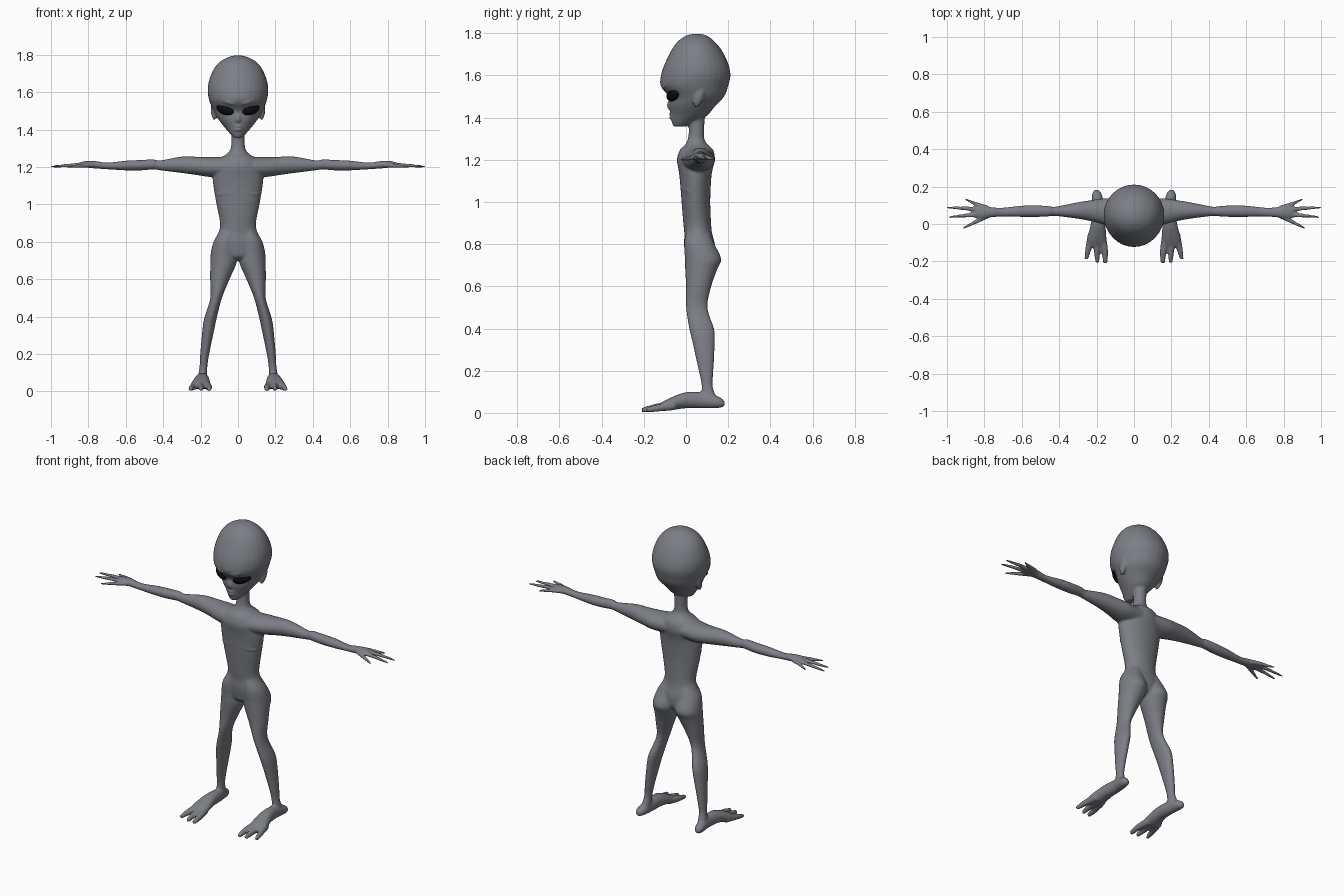
import bpy, bmesh, math
from mathutils import Vector, Matrix, Euler


def spline(rows, steps):
    """Catmull-Rom interpolation of the section rows."""
    out = []
    n = len(rows)
    for i in range(n - 1):
        a, b, c, d = (rows[max(0, min(n - 1, j))] for j in (i - 1, i, i + 1, i + 2))
        for k in range(steps):
            t = k / steps
            out.append([0.5 * (2 * q + (r - p) * t + (2 * p - 5 * q + 4 * r - s) * t * t
                               + (3 * q - p - 3 * r + s) * t ** 3)
                        for p, q, r, s in zip(a, b, c, d)])
    out.append(list(rows[-1]))
    return out


def loft(bm, rows, axis, side=1, steps=4, n=32):
    """Elliptical sections across an axis; row = position, centre a, centre b, radius a, radius b."""
    rings = []
    for pos, ca, cb, ra, rb in spline(rows, steps):
        ring = []
        for k in range(n):
            t = 2 * math.pi * k / n
            a, b = ca + ra * math.cos(t), cb + rb * math.sin(t)
            p = {'x': (pos, a, b), 'y': (a, pos, b), 'z': (a, b, pos)}[axis]
            ring.append(bm.verts.new((p[0] * side, p[1], p[2])))
        rings.append(ring)
    for r, s in zip(rings, rings[1:]):
        for k in range(n):
            bm.faces.new((r[k], r[(k + 1) % n], s[(k + 1) % n], s[k]))
    bm.faces.new(rings[0])
    bm.faces.new(rings[-1])


def ball(bm, centre, radii, rot=(0, 0, 0), side=1):
    m = Matrix.LocRotScale(Vector(centre), Euler(rot), Vector(radii))
    bmesh.ops.create_uvsphere(bm, u_segments=32, v_segments=20, radius=1,
                              matrix=Matrix.Scale(side, 4, (1, 0, 0)) @ m)


def finish(bm, name, mat):
    bmesh.ops.recalc_face_normals(bm, faces=bm.faces)
    me = bpy.data.meshes.new(name)
    bm.to_mesh(me)
    bm.free()
    for p in me.polygons:
        p.use_smooth = True
    me.materials.append(mat)
    ob = bpy.data.objects.new(name, me)
    bpy.context.collection.objects.link(ob)
    return ob


def colour(name, rgb):
    mat = bpy.data.materials.new(name)
    mat.diffuse_color = (*rgb, 1)
    return mat


body = bmesh.new()

# Neck and torso
loft(body, [(1.42, 0, .045, .04, .045), (1.36, 0, .05, .036, .037), (1.30, 0, .048, .039, .039),
            (1.27, 0, .05, .06, .055), (1.245, 0, .05, .10, .08), (1.20, 0, .047, .128, .09),
            (1.15, 0, .045, .135, .080), (1.10, 0, .045, .132, .074), (1.0, 0, .047, .115, .068),
            (.90, 0, .053, .096, .066), (.85, 0, .058, .105, .066), (.80, 0, .064, .130, .073),
            (.75, 0, .068, .125, .070), (.72, 0, .066, .07, .06), (.70, 0, .065, .02, .03)], 'z')

# Large skull tapering to a small chin
loft(body, [(1.796, 0, .05, .02, .02), (1.788, 0, .05, .052, .05), (1.763, 0, .048, .097, .085),
            (1.72, 0, .05, .132, .119), (1.654, 0, .05, .157, .151), (1.60, 0, .046, .162, .165),
            (1.55, 0, .040, .152, .160), (1.50, 0, .049, .132, .132), (1.455, 0, .03, .105, .109),
            (1.41, 0, .015, .070, .086), (1.38, 0, -.01, .044, .058), (1.358, 0, -.03, .024, .03)], 'z')

# Nose and lips
ball(body, (0, -.076, 1.463), (.015, .014, .026), (-.2, 0, 0))
for z in (1.417, 1.400):
    ball(body, (0, -.066, z), (.024, .015, .008))

# Finger and toe rows: position, centres, radii
fingers = [
    [(.78, .085, 1.213, .014, .013), (.84, .105, 1.210, .012, .011), (.905, .134, 1.202, .005, .006)],
    [(.80, .075, 1.213, .015, .013), (.90, .083, 1.209, .011, .010), (1.003, .088, 1.202, .005, .006)],
    [(.80, .050, 1.213, .015, .013), (.90, .045, 1.209, .011, .010), (.99, .037, 1.202, .005, .006)],
    [(.77, .050, 1.211, .015, .013), (.84, .015, 1.207, .013, .011), (.913, -.022, 1.200, .006, .006)]]
toes = [
    [(-.07, .170, .035, .022, .022), (-.15, .156, .024, .018, .018), (-.21, .154, .013, .011, .012)],
    [(-.07, .200, .035, .022, .022), (-.15, .198, .024, .016, .018), (-.208, .196, .013, .010, .012)],
    [(-.05, .225, .035, .022, .022), (-.13, .243, .024, .017, .018), (-.188, .255, .013, .010, .012)]]

for s in (1, -1):
    # Arm and palm
    loft(body, [(0, .05, 1.20, .08, .05), (.08, .055, 1.20, .079, .054), (.15, .066, 1.20, .072, .053),
                (.22, .071, 1.206, .058, .049),
                (.30, .072, 1.212, .044, .044), (.42, .068, 1.209, .025, .026), (.45, .068, 1.214, .027, .027),
                (.52, .069, 1.210, .031, .028), (.60, .068, 1.208, .030, .026), (.70, .064, 1.206, .024, .018),
                (.76, .063, 1.212, .027, .020), (.81, .063, 1.215, .034, .018),
                (.85, .063, 1.212, .030, .012)], 'x', s)
    for f in fingers:
        loft(body, f, 'x', s, n=16)
    # Leg
    loft(body, [(.90, .045, .053, .03, .04), (.86, .052, .056, .042, .054), (.80, .068, .063, .063, .072),
                (.73, .075, .081, .072, .086),
                (.68, .079, .072, .069, .076), (.60, .097, .060, .052, .060), (.50, .117, .051, .031, .051),
                (.40, .145, .074, .033, .059), (.34, .157, .083, .032, .054), (.20, .178, .095, .024, .035),
                (.13, .185, .10, .021, .026), (.08, .19, .107, .025, .035), (.05, .193, .115, .028, .040)], 'z', s)
    # Foot
    loft(body, [(.183, .20, .043, .010, .012), (.155, .198, .050, .027, .027), (.08, .19, .060, .031, .038),
                (0, .192, .060, .039, .038), (-.06, .197, .046, .049, .032), (-.10, .20, .036, .052, .023),
                (-.125, .20, .029, .044, .014)], 'y', s)
    for t in toes:
        loft(body, t, 'y', s, n=16)
    # Ear
    ball(body, (.132, .06, 1.494), (.013, .022, .047), (-.35, .15, 0), s)
    # Brow ridge
    ball(body, (.052, -.076, 1.552), (.055, .036, .018), (0, -.3, .5), s)
    # Faint ribs
    for z, w in ((1.13, .105), (1.10, .115), (1.07, .112)):
        rows = []
        for k in range(7):
            x = w * k / 6
            rows.append((x, .049 - .070 * math.sqrt(1 - (x / .131) ** 2), z - .15 * x, .006, .007))
        loft(body, rows, 'x', s, steps=2, n=12)

# Fuse everything into one smooth skin
skin = finish(body, "body", colour("skin_grey", (.20, .21, .235)))
rm = skin.modifiers.new("fuse", 'REMESH')
rm.mode = 'VOXEL'
rm.voxel_size = .0055
rm.use_smooth_shade = True
sm = skin.modifiers.new("soften", 'SMOOTH')
sm.factor = .5
sm.iterations = 8

# Slanted black eyes
black = colour("eye_black", (.004, .004, .004))
for s, name in ((1, "eye_left"), (-1, "eye_right")):
    eye = bmesh.new()
    ball(eye, (.069, -.060, 1.508), (.052, .025, .028), (0, -.3, .5), s)
    finish(eye, name, black)
